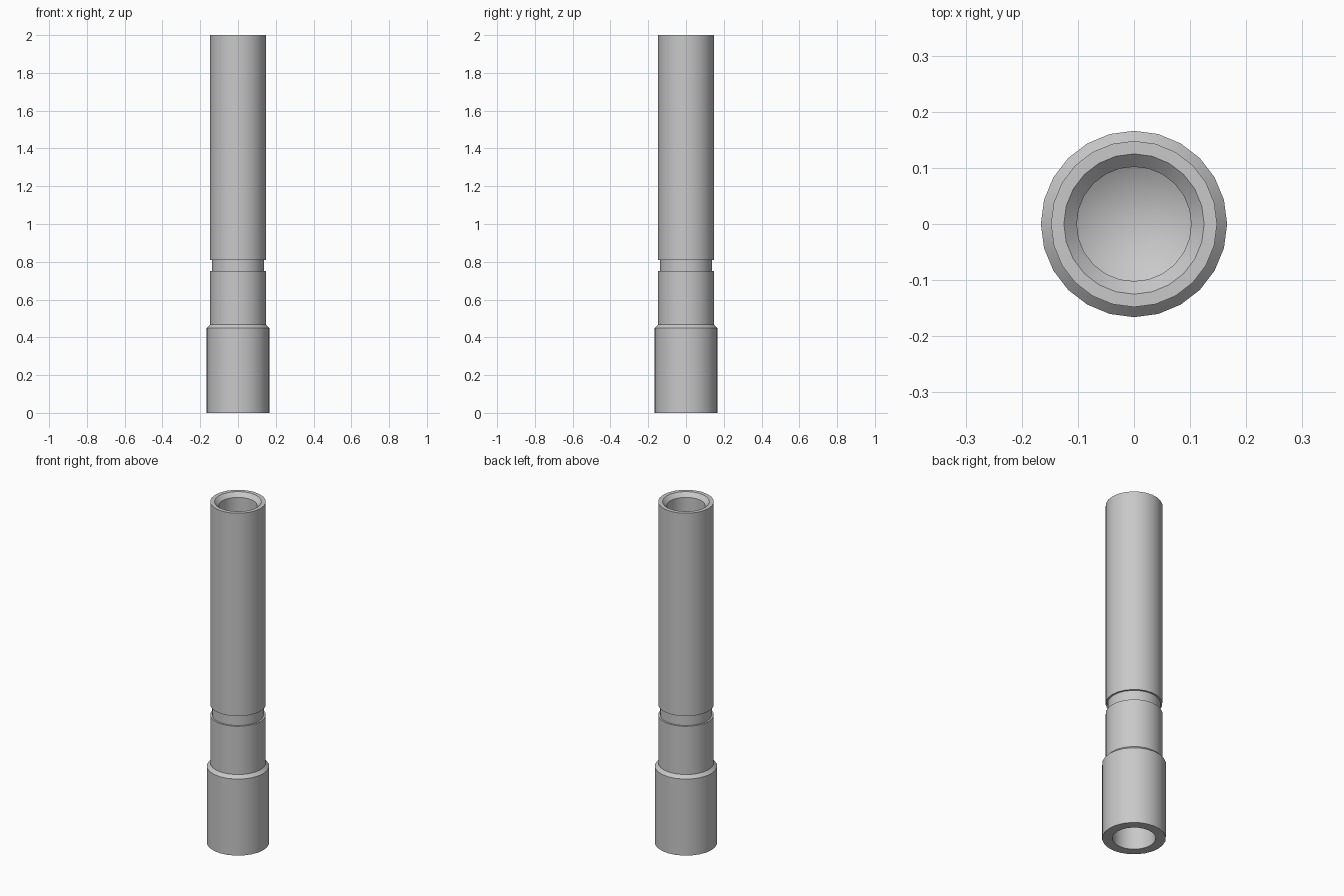
import bpy, bmesh, math

cube = bpy.data.objects.get("Cube")
if cube:
    bpy.data.objects.remove(cube, do_unlink=True)

SIDES = 24

# Plain steel
steel = bpy.data.materials.new("steel grey")
steel.use_nodes = True
colour = (0.58, 0.58, 0.58, 1)
steel.diffuse_color = colour
steel.node_tree.nodes["Principled BSDF"].inputs["Base Color"].default_value = colour


def lathe(name, profile):
    """Turn a (radius, height) profile around the z axis."""
    bm = bmesh.new()
    verts = [bm.verts.new((r, 0, z)) for r, z in profile]
    edges = [bm.edges.new(pair) for pair in zip(verts, verts[1:])]
    bmesh.ops.spin(bm, geom=verts + edges, cent=(0, 0, 0), axis=(0, 0, 1),
                   angle=math.tau, steps=SIDES)
    bmesh.ops.remove_doubles(bm, verts=bm.verts, dist=0.0005)
    bmesh.ops.recalc_face_normals(bm, faces=bm.faces)
    mesh = bpy.data.meshes.new(name)
    bm.to_mesh(mesh)
    bm.free()
    mesh.materials.append(steel)
    obj = bpy.data.objects.new(name, mesh)
    bpy.context.collection.objects.link(obj)
    bpy.ops.object.select_all(action="DESELECT")
    obj.select_set(True)
    bpy.context.view_layer.objects.active = obj
    bpy.ops.object.shade_smooth_by_angle(angle=math.radians(30))
    return obj


# Blind drilled hole in the foot, ending in a cone
lower_bore = [(0, 0.46), (0.113, 0.40), (0.113, 0)]
# Wide collar with chamfered shoulder
collar = [(0.166, 0), (0.166, 0.449), (0.148, 0.467)]
# Shallow groove around the shaft
groove = [(0.148, 0.75), (0.138, 0.75), (0.138, 0.81), (0.148, 0.81)]
# Flat rim, countersink and blind drilled hole at the top
upper_bore = [(0.148, 2), (0.125, 2), (0.102, 1.977), (0.102, 1.55), (0, 1.49)]

lathe("stepped_tube", lower_bore + collar + groove + upper_bore)
